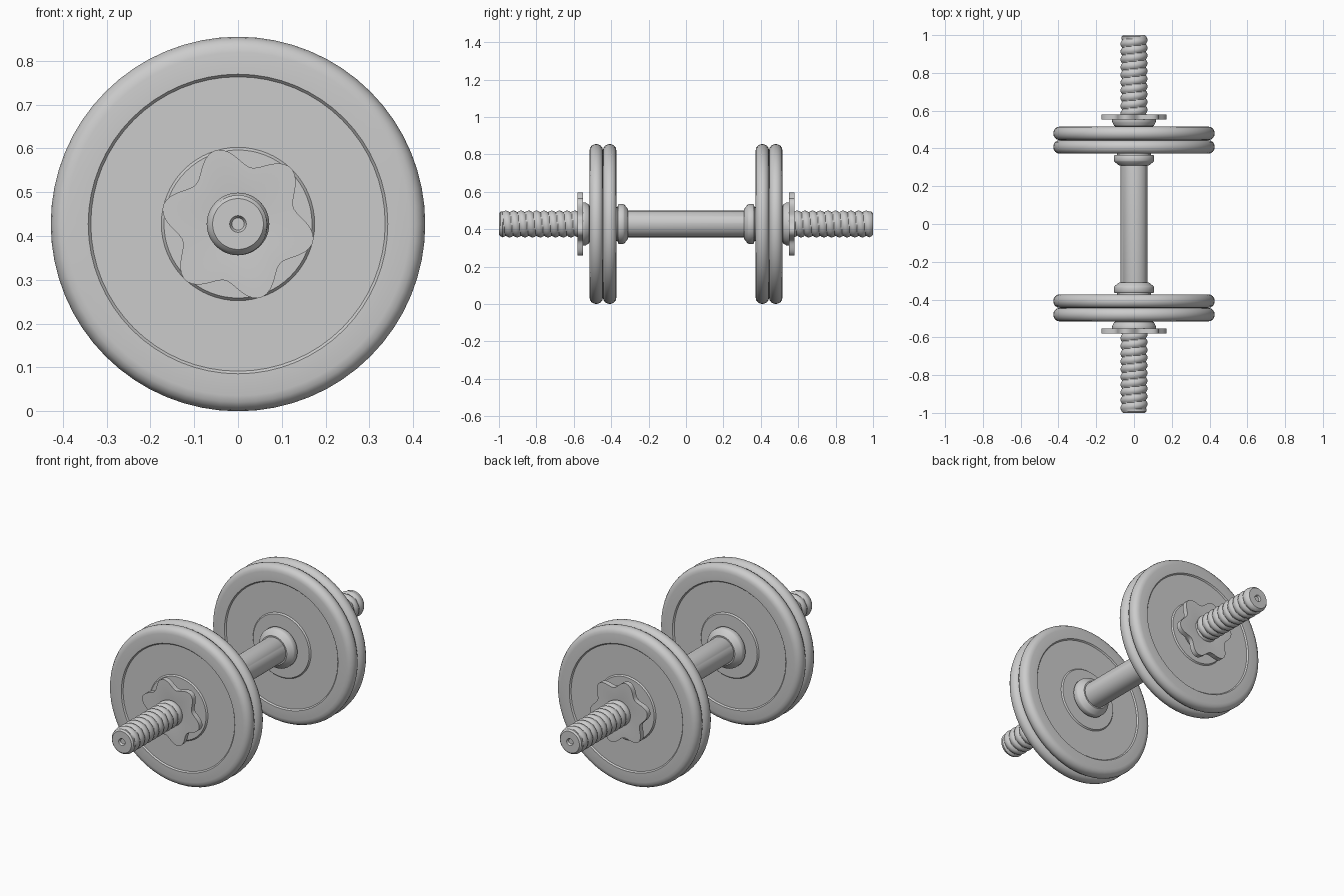
import bpy, bmesh, math

if "Cube" in bpy.data.objects:
    bpy.data.objects.remove(bpy.data.objects["Cube"])

CZ = 0.4275          # height of the bar axis
BAR_R = 0.071


def finish(name, bm, angle=35):
    bmesh.ops.remove_doubles(bm, verts=bm.verts, dist=1e-5)
    bmesh.ops.recalc_face_normals(bm, faces=bm.faces)
    me = bpy.data.meshes.new(name)
    bm.to_mesh(me)
    bm.free()
    ob = bpy.data.objects.new(name, me)
    bpy.context.collection.objects.link(ob)
    bpy.ops.object.select_all(action='DESELECT')
    ob.select_set(True)
    bpy.context.view_layer.objects.active = ob
    bpy.ops.object.shade_smooth_by_angle(angle=math.radians(angle))
    return ob


def lathe(name, profile, segs=64, radius=None, closed=True):
    """Spin (r, y) points round the bar axis; radius(r, y, a) may reshape them."""
    bm = bmesh.new()
    rings = []
    for r, y in profile:
        ring = []
        for i in range(segs):
            a = 2 * math.pi * i / segs
            rr = radius(r, y, a) if radius else r
            ring.append(bm.verts.new((rr * math.sin(a), y, CZ + rr * math.cos(a))))
        rings.append(ring)
    pairs = list(zip(rings, rings[1:]))
    if closed:
        pairs.append((rings[-1], rings[0]))
    for p, q in pairs:
        for i in range(segs):
            j = (i + 1) % segs
            bm.faces.new((p[i], p[j], q[j], q[i]))
    if not closed:
        bm.faces.new(rings[0])
        bm.faces.new(rings[-1])
    return finish(name, bm)


# Bar: plain grip, helical threads toward both ends, chamfered tips with dimples
PITCH = 0.041


def thread(r, y, a):
    if abs(y) < 0.5 or abs(y) > 0.9801 or r < BAR_R:
        return r
    phase = y / PITCH - a / (2 * math.pi)
    return 0.061 + 0.0105 * abs(math.sin(math.pi * phase)) ** 0.7


half = [(BAR_R, 0.49)] + [(BAR_R, 0.5 + 0.005 * i) for i in range(97)]
half += [(0.066, 0.992), (0.058, 1.0), (0.019, 1.0), (0.014, 0.99)]
bar = [(r, -y) for r, y in reversed(half)] + half
lathe("threaded_bar", bar, 48, thread, closed=False)


# One plate: rounded rim, shallow recess between rim and raised hub on both faces
def plate_profile(y0, t=0.072):
    face = [(BAR_R, 0), (0.169, 0), (0.175, 0.007), (0.336, 0.007), (0.342, 0),
            (0.392, 0), (0.407, 0.003), (0.418, 0.011), (0.425, 0.023)]
    pts = face + [(0.4275, t / 2)] + [(r, t - y) for r, y in reversed(face)]
    return [(r, y0 + y) for r, y in pts]


# Inner stop collar and the nut's round flange
collar = [(BAR_R - .003, 0.309), (0.078, 0.309), (0.083, 0.313), (0.104, 0.330),
          (0.107, 0.336), (0.107, 0.358), (0.103, 0.364), (0.090, 0.366),
          (0.090, 0.373), (BAR_R - .003, 0.373)]
flange = [(0.062, 0.515), (0.095, 0.515), (0.104, 0.519), (0.114, 0.536),
          (0.116, 0.545), (0.116, 0.555), (0.062, 0.555)]
star = [(0.060, 0.552), (0.154, 0.552), (0.154, 0.580), (0.074, 0.580), (0.060, 0.578)]


# Six-lobed outline of the star nut
def lobes(r, y, a):
    if r < 0.1:
        return r
    return r + 0.022 * math.cos(6 * (math.pi / 2 - a - math.radians(47)))


for side, s in (("front", -1), ("back", 1)):
    def flip(pts):
        return [(r, s * y) for r, y in pts]
    lathe(side + "_inner_plate", flip(plate_profile(0.372)))
    lathe(side + "_outer_plate", flip(plate_profile(0.444)))
    lathe(side + "_collar", flip(collar), 48)
    lathe(side + "_nut_flange", flip(flange), 48)
    lathe(side + "_star_nut", flip(star), 96, lobes)
